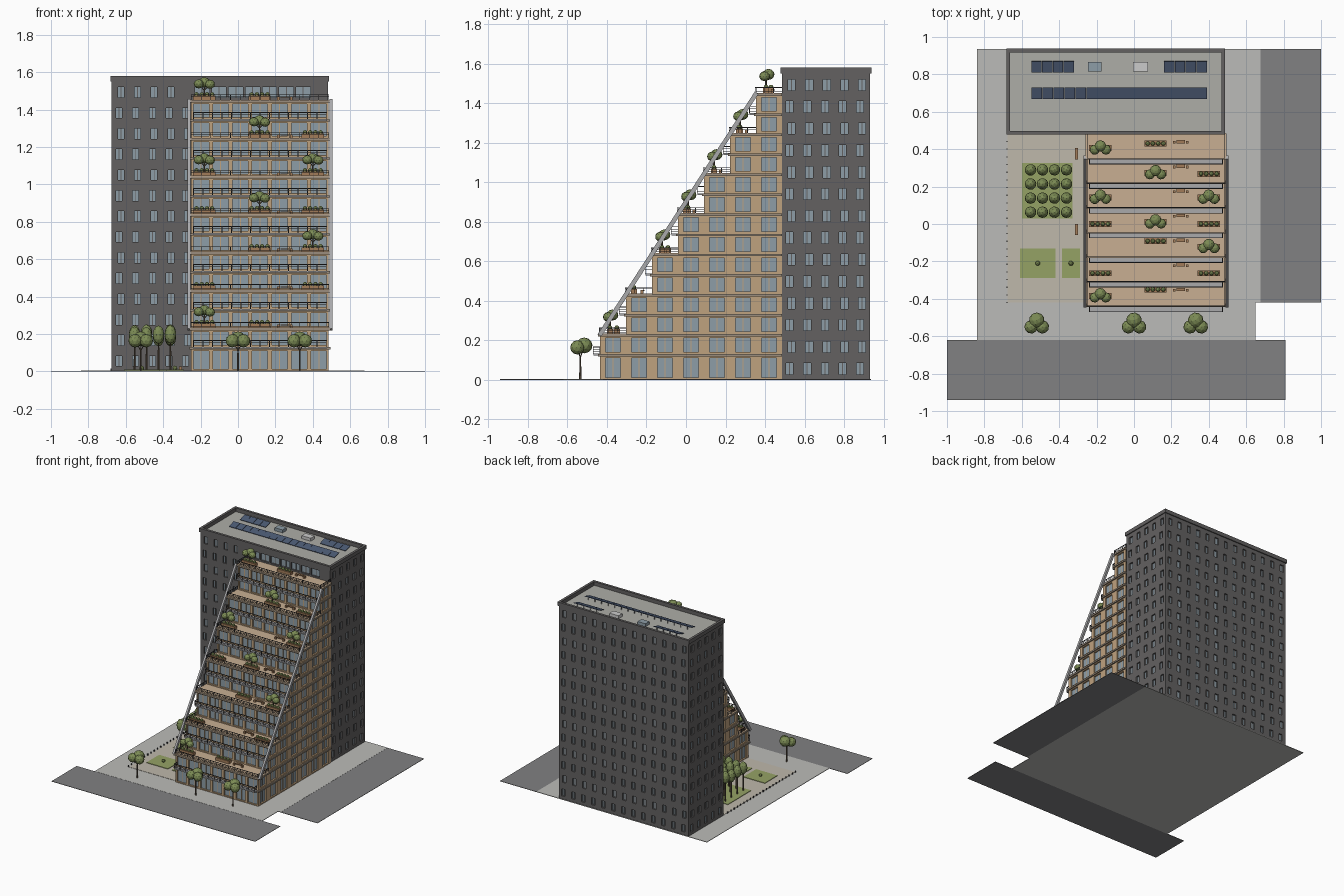
import bpy, bmesh, math, random
from mathutils import Vector, Matrix

if "Cube" in bpy.data.objects:
    bpy.data.objects.remove(bpy.data.objects["Cube"])

random.seed(4)
PARTS = {}
COL = {
    "plaza": (.50, .50, .48), "road": (.22, .22, .225), "paving": (.52, .48, .41),
    "lawn": (.30, .36, .13), "slate": (.125, .12, .12), "glass": (.27, .34, .39),
    "timber": (.52, .36, .21), "deck": (.58, .43, .29), "slab": (.33, .27, .21),
    "metal": (.40, .40, .41), "rail": (.05, .05, .055), "roof": (.42, .42, .39),
    "solar": (.07, .10, .17), "bark": (.12, .09, .06), "leaf": (.20, .26, .09),
    "planter": (.36, .20, .10), "white": (.65, .65, .63),
}


def mat(name):
    m = bpy.data.materials.get(name)
    if not m:
        m = bpy.data.materials.new(name)
        m.diffuse_color = (*COL[name], 1)
        m.use_nodes = True
        m.node_tree.nodes["Principled BSDF"].inputs["Base Color"].default_value = m.diffuse_color
    return m


def part(name, *mats):
    if name not in PARTS:
        PARTS[name] = (bmesh.new(), mats)
    return PARTS[name][0]


def box(bm, c, s, rot=None, idx=0):
    m = Matrix.Translation(c) @ (rot or Matrix()) @ Matrix.Diagonal((*s, 1))
    r = bmesh.ops.create_cube(bm, size=1, matrix=m)
    for f in {f for v in r["verts"] for f in v.link_faces}:
        f.material_index = idx


def span(bm, x0, x1, y0, y1, z0, z1):
    box(bm, ((x0 + x1) / 2, (y0 + y1) / 2, (z0 + z1) / 2), (x1 - x0, y1 - y0, z1 - z0))


def wall(bm, o, u, w, z0, z1, wins, sill, head, d, bars=True):
    """Storey strip with recessed glazed openings; outward normal is u x z."""
    o, u, up = Vector(o), Vector(u), Vector((0, 0, 1))
    n = u.cross(up)

    def quad(pts, idx=0):
        bm.faces.new([bm.verts.new(p) for p in pts]).material_index = idx

    def P(a, z, inn=0):
        return o + u * a + up * z - n * inn

    def flat(a, b, c, e, inn=0, idx=0):
        quad([P(a, c, inn), P(b, c, inn), P(b, e, inn), P(a, e, inn)], idx)

    flat(0, w, z0, sill)
    flat(0, w, head, z1)
    edges = [0] + [e for q in wins for e in q] + [w]
    for a, b in zip(edges[::2], edges[1::2]):
        flat(a, b, sill, head)
    for a, b in wins:
        flat(a, b, sill, head, d, 1)
        c = [(a, sill), (b, sill), (b, head), (a, head)]
        for i in range(4):
            p, q = c[i], c[(i + 1) % 4]
            quad([P(*p), P(*q), P(*q, d), P(*p, d)])
        if bars:
            size = [abs(u[k]) * .005 + abs(n[k]) * .006 + up[k] * (head - sill) for k in range(3)]
            box(bm, P((a + b) / 2, (sill + head) / 2, d), size)


def railing(bm, p, q, h, n):
    p, q = Vector(p), Vector(q)
    along = q - p
    for f in (1, .66, .33):
        t = .004 if f == 1 else .002
        box(bm, (p + q) / 2 + Vector((0, 0, h * f)), (abs(along.x) + t, abs(along.y) + t, t))
    for i in range(n + 1):
        box(bm, p + along * i / n + Vector((0, 0, h / 2)), (.003, .003, h))


def blob(bm, c, r, sz=1):
    m = Matrix.Translation(c) @ Matrix.Rotation(random.uniform(0, 6), 4, 'Z') @ Matrix.Diagonal((r, r, r * sz, 1))
    bmesh.ops.create_icosphere(bm, subdivisions=2, radius=1, matrix=m)


def stem(bm, a, b, r):
    a, b = Vector(a), Vector(b)
    m = Matrix.Translation((a + b) / 2) @ (b - a).to_track_quat('Z', 'Y').to_matrix().to_4x4()
    bmesh.ops.create_cone(bm, cap_ends=True, segments=6, radius1=r, radius2=r * .8,
                          depth=(b - a).length, matrix=m)


def tree(name, x, y, z, h, lobes):
    """Trunk up to h, then one branch per leafy lobe (dx, dy, dz, radius, squash)."""
    trunk, crown = part(name + "_trunks", "bark"), part(name + "_crowns", "leaf")
    stem(trunk, (x, y, z), (x, y, z + h), .0055)
    for dx, dy, dz, r, s in lobes:
        stem(trunk, (x, y, z + h * .9), (x + dx, y + dy, z + h + dz), .003)
        blob(crown, (x + dx, y + dy, z + h + dz), r, s)


# Ground, roads, paving and lawns
g = part("plaza", "plaza")
span(g, -.84, .65, -.62, .935, 0, .004)
span(g, .65, .675, -.42, .935, 0, .004)
g = part("roads", "road")
span(g, -1, .81, -.94, -.62, 0, .003)
span(g, .675, 1, -.42, .935, 0, .003)
span(part("courtyard_paving", "paving"), -.675, -.25, -.42, .485, .003, .006)
g = part("lawns", "lawn")
for x0, x1, y0, y1 in ((-.6, -.33, .03, .325), (-.61, -.42, -.29, -.13), (-.385, -.29, -.29, -.13)):
    span(g, x0, x1, y0, y1, .004, .010)
for x in (-.515, -.337):
    blob(part("lawn_shrubs", "leaf"), (x, -.21, .018), .013)

# Dark rear tower with staggered punched windows
TX0, TX1, TY0, TY1, TOP = -.675, .48, .485, .93, 1.575
t = part("rear_tower", "slate", "glass")


def cols(n, w, size, sh):
    return [((i + .5) * w / n - size / 2 + sh, (i + .5) * w / n + size / 2 + sh) for i in range(n)]


W, D, ROW = TX1 - TX0, TY1 - TY0, .1105
for i in range(14):
    z0, z1 = i * ROW, (TOP if i == 13 else (i + 1) * ROW)
    sill, head, sh = z0 + .028, z0 + .084, (.005 if i % 2 else -.005)
    front = cols(13, W, .032, sh)
    if i == 13:
        front = front[:4] + [(.445 + k * .09, .522 + k * .09) for k in range(7)]
    for o, u, w, ws in (((TX0, TY0, 0), (1, 0, 0), W, front),
                        ((TX1, TY0, 0), (0, 1, 0), D, cols(5, D, .036, sh)),
                        ((TX1, TY1, 0), (-1, 0, 0), W, cols(13, W, .032, sh)),
                        ((TX0, TY1, 0), (0, -1, 0), D, cols(5, D, .036, sh))):
        wall(t, o, u, w, z0, z1, ws, sill, head, .012)
span(part("tower_roof", "roof"), TX0 + .002, TX1 - .002, TY0 + .002, TY1 - .002, 1.535, 1.548)
p = part("parapet", "slate")
for x0, x1, y0, y1 in ((-.682, .487, .478, .498), (-.682, .487, .918, .938),
                       (-.682, -.662, .498, .918), (.467, .487, .498, .918)):
    span(p, x0, x1, y0, y1, 1.55, 1.58)

# Solar panels and roof boxes
s = part("solar_panels", "solar", "metal")
tilt = Matrix.Rotation(math.radians(16), 4, 'X')
for x0, x1, y in ((-.55, .39, .70), (-.55, -.32, .84), (.16, .39, .84)):
    n = round((x1 - x0) / .0585)
    for i in range(n):
        x = x0 + (i + .5) * (x1 - x0) / n
        box(s, (x, y, 1.564), ((x1 - x0) / n - .002, .063, .004), tilt)
        box(s, (x, y + .025, 1.559), (.004, .004, .022), idx=1)
span(part("roof_skylight", "glass"), -.245, -.175, .815, .865, 1.548, 1.572)
span(part("roof_vent", "white"), -.005, .075, .815, .865, 1.548, 1.572)

# Stepped timber block: two storeys per step
BX0, BX1, BAY = -.25, .485, .1317
Z = [0] + [.13 + .1015 * k for k in range(14)]
b = part("terraced_block", "timber", "glass")
slab, deck = part("floor_slabs", "slab"), part("terrace_decks", "deck")
bal, rail = part("balconies", "metal"), part("railings", "rail")
mid = (BX0 + BX1) / 2
for i in range(7):
    y0 = -.435 + BAY * i
    L = TY0 - y0
    for k in (2 * i, 2 * i + 1):
        z0, z1 = Z[k], Z[k + 1]
        sill, head = z0 + .012, z1 - .02
        side = cols(7 - i, L, .076, 0)
        wall(b, (BX0, y0, 0), (1, 0, 0), BX1 - BX0, z0, z1, cols(7, BX1 - BX0, .083, 0), sill, head, .012)
        wall(b, (BX1, y0, 0), (0, 1, 0), L, z0, z1, side, sill, head, .012)
        wall(b, (BX0, TY0, 0), (0, -1, 0), L, z0, z1, side, sill, head, .012)
        span(slab, BX0 - .01, BX1 + .01, y0 - .01, TY0, z1 - .012, z1)
    # Narrow balcony halfway up the step
    zb, yb = Z[2 * i + 1], y0 - .034
    span(bal, -.24, .475, yb, y0, zb - .008, zb + .002)
    railing(rail, (-.238, yb, zb), (.473, yb, zb), .036, 14)
    for x in (-.238, .473):
        railing(rail, (x, yb, zb), (x, y0, zb), .036, 1)
    # Terrace deck and its guard rail
    zt = Z[2 * i + 2]
    span(deck, BX0 - .008, BX1 + .008, y0 - .008, y0 + BAY, zt, zt + .003)
    railing(rail, (BX0, y0 - .004, zt), (BX1, y0 - .004, zt), .03, 14)
    for x in (BX0, BX1):
        railing(rail, (x, y0, zt), (x, y0 + BAY, zt), .03, 3)
    # Terrace bench
    bench = part("terrace_benches", "planter")
    yc = y0 + .085
    box(bench, (.25, yc, zt + .018), (.045, .018, .005))
    for x in (.215, .285):
        box(bench, (x, yc - .004, zt + .012), (.014, .014, .018))

# Sloping side beams
ya, za, yb, zb = -.438, .225, .357, 1.452
ang = math.atan2(zb - za, yb - ya)
for x in (BX0 - .013, BX1 + .013):
    box(part("sloping_beams", "metal"), (x, (ya + yb) / 2, (za + zb) / 2),
        (.016, math.hypot(yb - ya, zb - za), .022), Matrix.Rotation(ang, 4, 'X'))


# Terrace planters (step, x, dy) and planted trees
def planter(step, x, dy):
    y, z = -.435 + BAY * step + dy, Z[2 * step + 2]
    box(part("planters", "planter"), (x, y, z + .013), (.12, .032, .026))
    for k in range(4):
        blob(part("planter_shrubs", "leaf"), (x - .042 + k * .028, y, z + .032), .012)
    return y, z


for step, x, dy in ((6, .115, .075), (5, .40, .045), (3, -.18, .04), (3, .40, .04),
                    (2, .115, .08), (1, -.18, .04), (1, .40, .04), (0, .115, .085)):
    planter(step, x, dy)
for step, x in ((6, -.18), (5, .115), (4, -.18), (4, .40), (3, .115), (2, .40), (0, -.18)):
    y, z = planter(step, x, .05)
    tree("terrace_tree", x, y, z, .06, [(-.03, -.008, .028, .027, .9), (.03, -.008, .026, .027, .9),
                                       (0, .012, .036, .031, .9)])

# Street trees and courtyard grove
for x in (-.52, 0, .33):
    tree("street_tree", x, -.535, .004, .12, [(-.03, -.015, .04, .036, 1), (.03, -.015, .04, .036, 1),
                                             (0, .02, .05, .042, .95)])
for i in range(4):
    for j in range(4):
        tree("grove_tree", -.553 + i * .064, .063 + j * .0755, .008, .13 + random.uniform(0, .02),
             [(0, 0, .045, .031, 1.6)])

# Courtyard benches and bollards
for y in (.375, -.03):
    box(part("courtyard_benches", "planter"), (-.308, y, .016), (.016, .06, .02))
for k in range(22):
    box(part("bollards", "rail"), (-.68, -.42 + k * .041, .010), (.006, .006, .014))

# Turn every collected part into an object
for name, (bm, mats) in PARTS.items():
    me = bpy.data.meshes.new(name)
    bmesh.ops.remove_doubles(bm, verts=bm.verts, dist=1e-5) if name in ("rear_tower", "terraced_block") else None
    bm.to_mesh(me)
    bm.free()
    for m in mats:
        me.materials.append(mat(m))
    bpy.context.collection.objects.link(bpy.data.objects.new(name, me))
